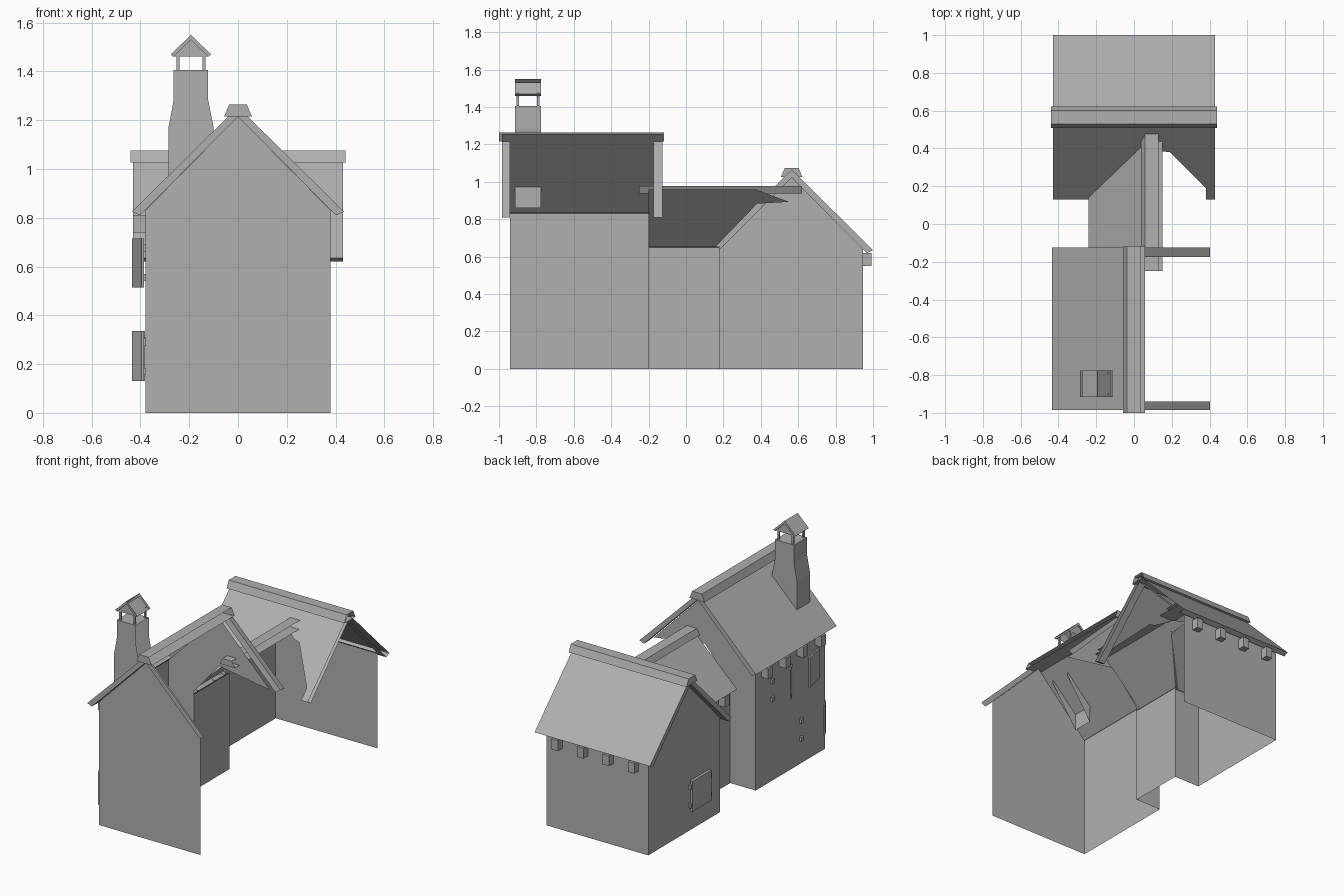
import bpy

if "Cube" in bpy.data.objects:
    bpy.data.objects.remove(bpy.data.objects["Cube"])

stone = bpy.data.materials.new("grey_stone")
stone.diffuse_color = (0.433, 0.433, 0.433, 1)
stone.use_nodes = True
stone.node_tree.nodes["Principled BSDF"].inputs["Base Color"].default_value = stone.diffuse_color


def mesh(name, verts, faces):
    me = bpy.data.meshes.new(name)
    me.from_pydata(verts, [], faces)
    me.materials.append(stone)
    me.update()
    ob = bpy.data.objects.new(name, me)
    bpy.context.collection.objects.link(ob)
    return ob


def box(name, x0, x1, y0, y1, z0, z1):
    return prism(name, [(x0, z0), (x1, z0), (x1, z1), (x0, z1)], y0, y1, along_y)


def along_y(u, v, z):          # profile in x-z, run along y
    return (u, v, z)


def along_x(u, v, z):          # profile in y-z, run along x (back wing)
    return (v, 0.565 + u, z)


def prism(name, prof, v0, v1, put, skip=()):
    """Extruded profile; skip lists side faces left open (n and n+1 are the ends)."""
    n = len(prof)
    vs = [put(u, v, z) for v in (v0, v1) for u, z in prof]
    fs = [(i, (i + 1) % n, (i + 1) % n + n, i + n) for i in range(n)]
    fs += [tuple(range(n))[::-1], tuple(range(n, 2 * n))]
    return mesh(name, vs, [f for i, f in enumerate(fs) if i not in skip])


def overhang(name, s, top, put, v_end, v_wall, parts=(0, 1, 2)):
    """Verge of one roof slope: end band, soffit, eave end; upper skin is separate."""
    o0, o1 = (0, top), (s * 0.435, top - 0.43)
    i0, i1 = (0, top - 0.04), (s * 0.402, top - 0.445)
    vs = [put(u, v, z) for v in (v_end, v_wall) for u, z in (o0, o1, i1, i0)]
    fs = [(0, 1, 2, 3), (3, 2, 6, 7), (1, 5, 6, 2)]
    return mesh(name, vs, [fs[i] for i in parts])


def eave(name, s, top, put, v0, v1):
    """Eave edge band and soffit back to the wall."""
    prof = [(s * 0.435, top - 0.43), (s * 0.402, top - 0.445), (s * 0.38, top - 0.42)]
    vs = [put(u, v, z) for v in (v0, v1) for u, z in prof]
    return mesh(name, vs, [(0, 1, 4, 3), (1, 2, 5, 4)])


def cap(name, c, zb, h, v0, v1, put, skip):
    prof = [(c - 0.057, zb), (c + 0.057, zb), (c + 0.036, zb + h), (c - 0.036, zb + h)]
    return prism(name, prof, v0, v1, put, skip)


W = 0.38

# Front wing walls (the right-hand side is left open)
mesh("front_gable_wall", [(-W, -.94, 0), (W, -.94, 0), (W, -.94, .83), (0, -.94, 1.215), (-W, -.94, .83)],
     [(0, 1, 2, 3, 4)])
mesh("front_left_wall", [(-W, -.94, 0), (-W, -.2, 0), (-W, -.2, .83), (-W, -.94, .83)], [(3, 2, 1, 0)])
mesh("front_wing_rear_wall",
     [(-W, -.2, 0), (-.19, -.2, 0), (-.19, -.2, .67), (0, -.2, .89), (W, -.2, .83), (0, -.2, 1.215), (-W, -.2, .83)],
     [(0, 1, 2, 6), (2, 3, 5, 6), (3, 4, 5)])

# Front wing roof: left slope, verges on both sides, ridge cap
FT = 1.255
mesh("front_roof_left", [(-.435, -.985, FT - .43), (-.435, -.125, FT - .43), (0, -.125, FT), (0, -.985, FT)],
     [(0, 3, 2, 1)])
eave("front_roof_eave", -1, FT, along_y, -.985, -.125)
for s, side, parts in ((-1, "left", (0, 1, 2)), (1, "right", (0, 1))):
    overhang(f"front_verge_{side}", s, FT, along_y, -.985, -.94, parts)
    overhang(f"rear_verge_{side}", s, FT, along_y, -.125, -.175, parts)
cap("front_ridge_cap", 0, 1.215, .05, -1, -.118, along_y, (1,))

# Middle link: wall, left roof slope, ridge cap
mesh("link_left_wall", [(-.19, -.2, 0), (-.19, .18, 0), (-.19, .18, .65), (-.19, -.2, .65)], [(3, 2, 1, 0)])
mesh("link_roof_left", [(-.24, -.2, .645), (-.24, .15, .645), (.01, .38, .883), (.02, .55, .893),
                        (.09, .37, .96), (.09, -.2, .96)], [(0, 5, 4, 2, 1), (2, 4, 3)])
mesh("link_roof_eave", [(-.24, -.2, .645), (-.24, .15, .645), (-.215, .18, .63), (-.215, -.2, .63),
                        (-.19, .18, .655), (-.19, -.2, .655)], [(0, 1, 2, 3), (3, 2, 4, 5)])
cap("link_ridge_cap", .095, .937, .04, -.25, .62, along_y, (1,))

# Back wing walls
mesh("back_left_gable", [(-W, .18, 0), (-W, .945, 0), (-W, .945, .64), (-W, .565, 1.025), (-W, .18, .64)],
     [(4, 3, 2, 1, 0)])
mesh("back_wall", [(-W, .945, 0), (W, .945, 0), (W, .945, .64), (-W, .945, .64)], [(3, 2, 1, 0)])
mesh("back_front_wall", [(-W, .18, 0), (-.19, .18, 0), (-.19, .18, .64), (-W, .18, .64)], [(0, 1, 2, 3)])

# Back wing roof: full rear slope, front slope cut away around the link roof
BT = 1.065


def on_front_slope(x, y):
    return (x, y, BT - (0.565 - y) * 0.43 / 0.435)


mesh("back_roof_rear", [(-.43, .565, BT), (.43, .565, BT), (.43, 1, BT - .43), (-.43, 1, BT - .43)], [(0, 1, 2, 3)])
cut = [(-.43, .13), (-.24, .13), (.06, .43), (.15, .385), (.19, .38), (.38, .19), (.38, .13), (.43, .13),
       (.43, .565), (.19, .565), (.06, .565), (-.24, .565), (-.43, .565)]
mesh("back_roof_front", [on_front_slope(*p) for p in cut],
     [(0, 1, 11, 12), (1, 2, 10, 11), (2, 3, 4, 9, 10), (4, 5, 8, 9), (5, 6, 7, 8)])
eave("back_eave_rear", 1, BT, along_x, -.43, .43)
eave("back_eave_front_left", -1, BT, along_x, -.43, -.22)
mesh("back_eave_front_right", [(W, .13, .635), (.43, .13, .635), (.43, .163, .62), (W, .163, .62)], [(0, 1, 2, 3)])
for s, side in ((-1, "front"), (1, "rear")):
    overhang(f"back_verge_left_{side}", s, BT, along_x, -.43, -W)
    overhang(f"back_verge_right_{side}", s, BT, along_x, .43, W, (1,))
cap("back_ridge_cap", 0, 1.027, .048, -.44, .44, along_x, (5,))

# Chimney stack (open right side and foot), four posts and little pitched hood
CX, Y0, Y1 = -.193, -.915, -.775
prism("chimney_stack", [(-.285, .86), (-.10, 1.13), (-.10, 1.17), (-.122, 1.28), (-.122, 1.405),
                        (-.264, 1.405), (-.264, 1.28), (-.285, 1.17)], Y0, Y1, along_y, (0, 1, 2, 3))
for sx in (-1, 1):
    for y in (-.9, -.79):
        x = CX + sx * .053
        box("chimney_post", x - .006, x + .006, y - .006, y + .006, 1.405, 1.475)
    prism("chimney_hood_slope", [(CX, 1.55), (CX + sx * .083, 1.47), (CX + sx * .072, 1.46), (CX, 1.53)],
          Y0, Y1, along_y, (0, 3) if sx > 0 else (3,))
prism("chimney_hood_gable", [(CX - .07, 1.462), (CX + .07, 1.462), (CX, 1.53)], Y0 + .008, Y1 - .008, along_y, (0,))

# Rafter ends under the eaves
for d in (-.285, -.095, .095, .285):
    box("back_rafter_end", d - .024, d + .024, .945, .992, .55, .62)
    box("front_rafter_end", -.43, -.38, -.57 + d - .024, -.57 + d + .024, .74, .81)
for d in (-.1, .08):
    box("link_rafter_end", -.238, -.19, d - .024, d + .024, .57, .64)


# Window shutters on the left walls, with hinge nubs
def shutter(y0, y1, z0, z1):
    box("shutter", -.40, -.382, y0, y1, z0, z1)
    for z in (z0 + .04, z1 - .04):
        box("shutter_hinge", -.395, -.38, y0 - .012, y1 + .012, z - .015, z + .015)


def open_shutter(y_hinge, y_free, z0, z1):
    vs = [(x, y, z) for z in (z0, z1)
          for x, y in ((-.395, y_hinge), (-.435, y_free), (-.425, y_free), (-.385, y_hinge))]
    mesh("open_shutter", vs, [(0, 1, 5, 4), (1, 2, 6, 5), (2, 3, 7, 6), (3, 0, 4, 7), (3, 2, 1, 0), (4, 5, 6, 7)])


shutter(.3, .5, .13, .335)
open_shutter(-.86, -.70, .515, .715)
open_shutter(-.57, -.50, .515, .715)
open_shutter(-.93, -.86, .13, .335)
for y, z in ((-.37, .515), (-.68, .13)):
    for dz in (.04, .16):
        box("window_hinge", -.395, -.38, y - .012, y + .012, z + dz - .015, z + dz + .015)
